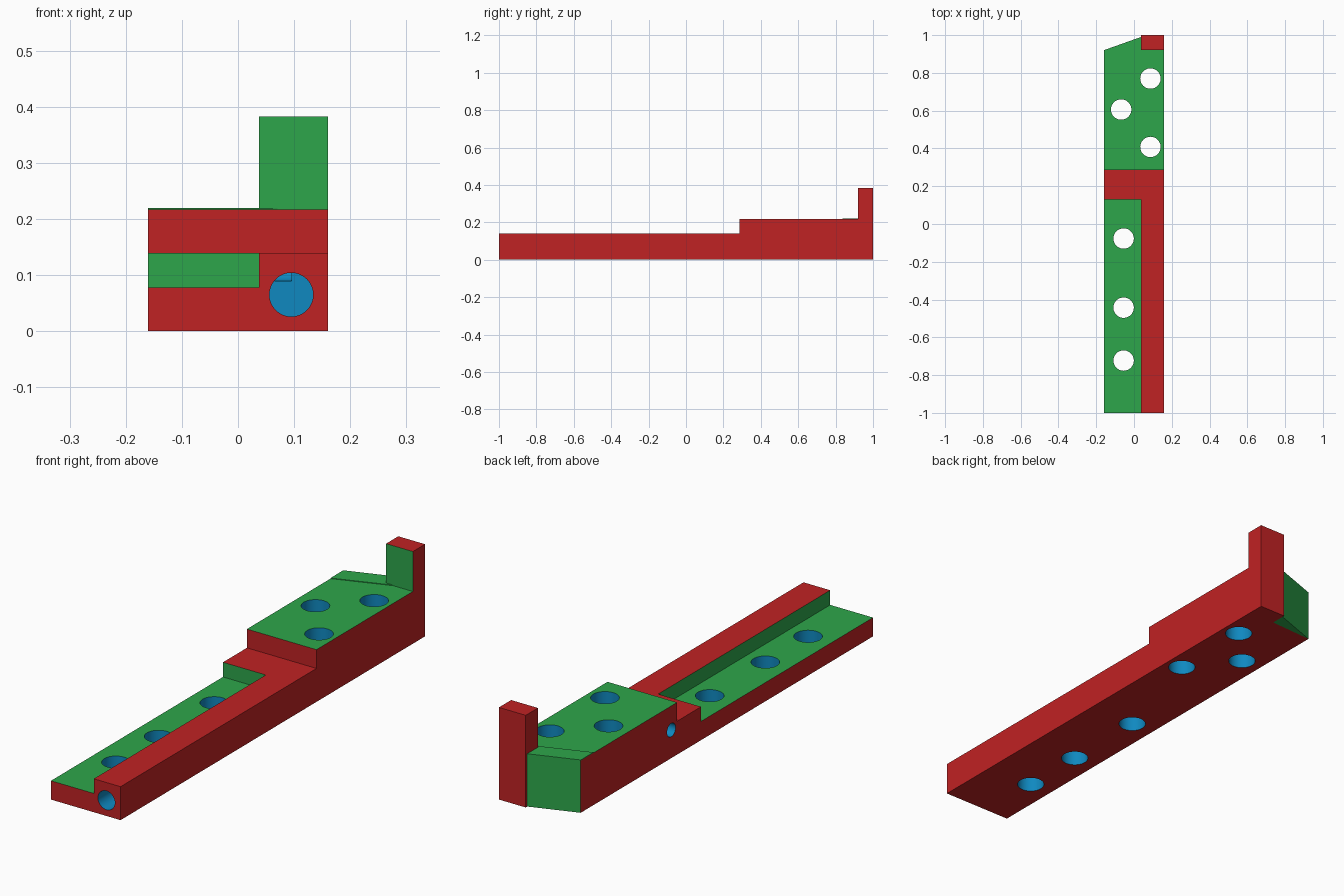
import bpy, bmesh, math
from mathutils import Matrix

if "Cube" in bpy.data.objects:
    bpy.data.objects.remove(bpy.data.objects["Cube"])


def material(name, rgb):
    m = bpy.data.materials.new(name)
    m.diffuse_color = (*rgb, 1)
    m.use_nodes = True
    m.node_tree.nodes["Principled BSDF"].inputs["Base Color"].default_value = m.diffuse_color
    return m


RED = material("red", (0.53, 0.016, 0.017))
GREEN = material("green", (0.027, 0.38, 0.07))
BLUE = material("blue", (0.005, 0.25, 0.53))


def add(name, bm, mat):
    bmesh.ops.recalc_face_normals(bm, faces=bm.faces)
    mesh = bpy.data.meshes.new(name)
    bm.to_mesh(mesh)
    bm.free()
    mesh.materials.append(mat)
    ob = bpy.data.objects.new(name, mesh)
    bpy.context.collection.objects.link(ob)
    return ob


def prism(name, pts, lo, hi, mat, axis="z"):
    """Extrude a polygon along z (points are x, y) or along x (points are y, z)."""
    bm = bmesh.new()
    place = (lambda p: (p[0], p[1], lo)) if axis == "z" else (lambda p: (lo, p[0], p[1]))
    step = (0, 0, hi - lo) if axis == "z" else (hi - lo, 0, 0)
    face = bm.faces.new([bm.verts.new(place(p)) for p in pts])
    ext = bmesh.ops.extrude_face_region(bm, geom=[face])["geom"]
    bmesh.ops.translate(bm, vec=step, verts=[v for v in ext if isinstance(v, bmesh.types.BMVert)])
    return add(name, bm, mat)


def rod(name, centre, radius, length, axis):
    turn = {"x": Matrix.Rotation(math.pi / 2, 4, "Y"),
            "y": Matrix.Rotation(math.pi / 2, 4, "X"),
            "z": Matrix.Identity(4)}[axis]
    bm = bmesh.new()
    bmesh.ops.create_cone(bm, cap_ends=True, segments=48, radius1=radius, radius2=radius,
                          depth=length, matrix=Matrix.Translation(centre) @ turn)
    return add(name, bm, BLUE)


def select(ob):
    bpy.ops.object.select_all(action="DESELECT")
    ob.select_set(True)
    bpy.context.view_layer.objects.active = ob


def cut(ob, cutters):
    select(ob)
    for c in cutters:
        mod = ob.modifiers.new("cut", "BOOLEAN")
        mod.operation = "DIFFERENCE"
        mod.solver = "EXACT"
        mod.material_mode = "TRANSFER"
        mod.object = c
        bpy.ops.object.modifier_apply(modifier=mod.name)
        bpy.data.objects.remove(c)


W, INNER = 0.16, 0.037       # half width, inner edge of rail and post
DECK, RAIL, LEDGE = 0.217, 0.139, 0.078

# stepped body with the end post, from its side profile
body = prism("body", [(-1, 0), (1, 0), (1, 0.383), (0.92, 0.383), (0.92, DECK),
                      (0.287, DECK), (0.287, RAIL), (-1, RAIL)], -W, W, RED, "x")

# recessed ledge, space beside the post, and end behind the wedge
recess = prism("recess_cutter", [(-0.3, -1.1), (INNER, -1.1), (INNER, 0.13), (-0.3, 0.13)],
               LEDGE, 0.5, GREEN)
beside = prism("post_side_cutter", [(-0.3, 0.8), (INNER, 0.8), (INNER, 1.1), (-0.3, 1.1)],
               DECK, 0.5, RED)
end = prism("end_cutter", [(-0.3, 0.913), (-W, 0.92), (INNER, 0.93), (INNER, 1.1), (-0.3, 1.1)],
            -0.1, 0.5, RED)

# mounting holes, long bore and side port
holes = [rod("hole_cutter", (x, y, 0.15), 0.054, 0.6, "z") for x, y in
         [(0.087, 0.77), (-0.068, 0.606), (0.087, 0.408),
          (-0.055, -0.077), (-0.055, -0.443), (-0.055, -0.723)]]
bore = rod("bore_cutter", (0.095, -0.4, 0.065), 0.039, 1.45, "y")
port = rod("port_cutter", (-0.055, 0.325, 0.117), 0.028, 0.3, "x")
cut(body, [recess, beside, end, bore, port] + holes)

# green deck top and green front of the post
slots = [m.name if m else "" for m in body.data.materials]
if "green" not in slots:
    body.data.materials.append(GREEN)
    slots.append("green")
green = slots.index("green")
for p in body.data.polygons:
    deck = p.normal.z > 0.9 and abs(p.center.z - DECK) < 0.004
    post_front = p.normal.y < -0.9 and p.center.y > 0.9 and p.center.z > DECK
    if deck or post_front:
        p.material_index = green
select(body)
bpy.ops.object.shade_smooth_by_angle(angle=math.radians(30))

# angled end wedge and the thin raised strip along it
prism("end_wedge", [(-W, 0.92), (INNER, 0.93), (INNER, 0.99)], 0, DECK, GREEN)
prism("raised_strip", [(-W, 0.836), (0.07, 0.92), (INNER, 0.92), (INNER, 0.99), (-W, 0.92)],
      DECK, 0.2195, GREEN)
